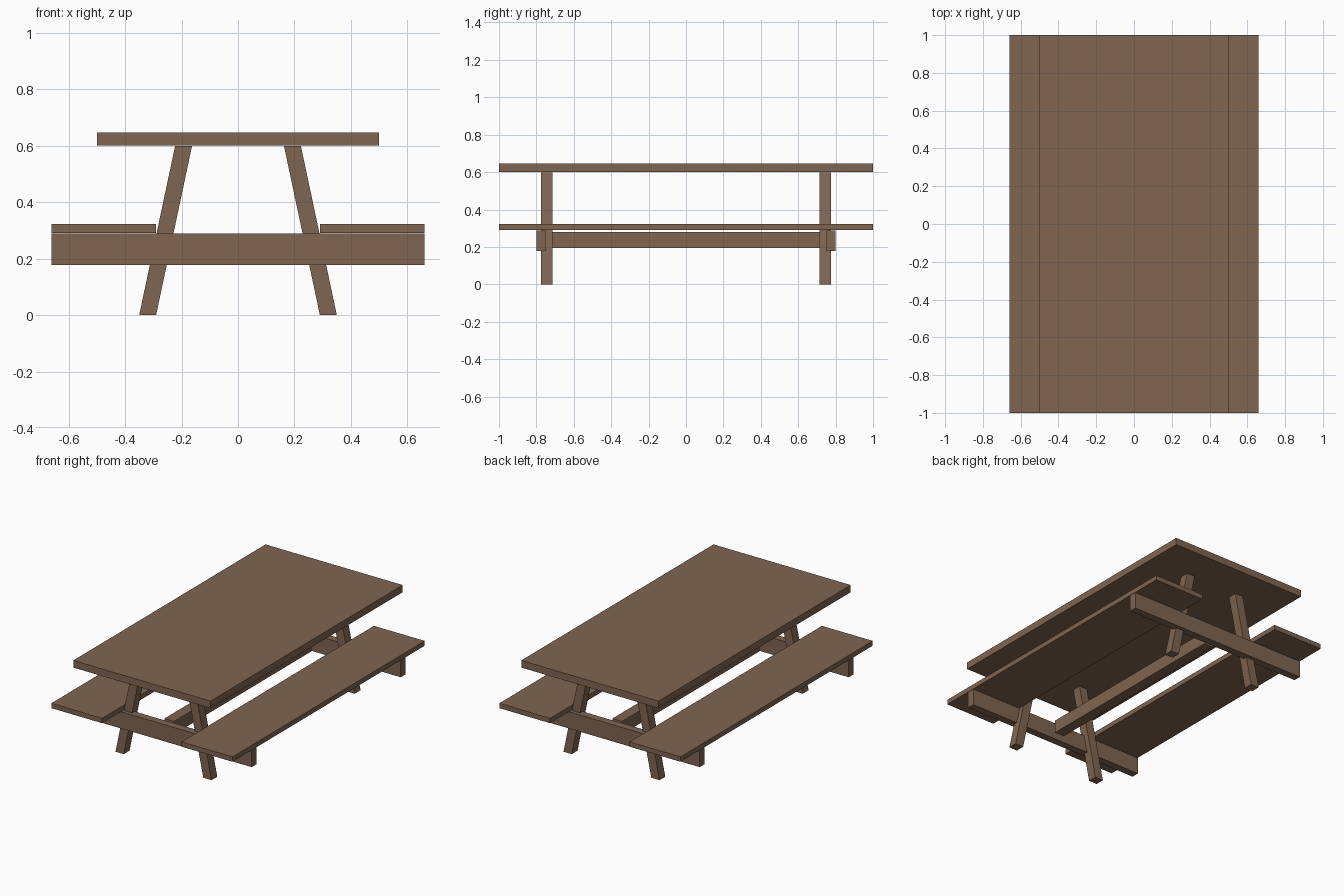
import bpy, bmesh

if "Cube" in bpy.data.objects:
    bpy.data.objects.remove(bpy.data.objects["Cube"])

wood = bpy.data.materials.new("brown_wood")
wood.diffuse_color = (0.214, 0.130, 0.082, 1)
wood.use_nodes = True
wood.node_tree.nodes["Principled BSDF"].inputs["Base Color"].default_value = wood.diffuse_color


def prism(name, profile, y0, y1):
    """Extrude an (x, z) profile from y0 to y1."""
    bm = bmesh.new()
    face = bm.faces.new([bm.verts.new((x, y0, z)) for x, z in profile])
    ext = bmesh.ops.extrude_face_region(bm, geom=[face])
    verts = [g for g in ext["geom"] if isinstance(g, bmesh.types.BMVert)]
    bmesh.ops.translate(bm, verts=verts, vec=(0, y1 - y0, 0))
    bmesh.ops.recalc_face_normals(bm, faces=bm.faces)
    mesh = bpy.data.meshes.new(name)
    bm.to_mesh(mesh)
    bm.free()
    mesh.materials.append(wood)
    obj = bpy.data.objects.new(name, mesh)
    bpy.context.collection.objects.link(obj)
    return obj


def board(name, x0, x1, y0, y1, z0, z1):
    return prism(name, [(x0, z0), (x1, z0), (x1, z1), (x0, z1)], y0, y1)


# Table top and central stretcher
board("table_top", -0.50, 0.50, -1, 1, 0.60, 0.647)
board("stretcher", -0.035, 0.035, -0.715, 0.715, 0.195, 0.28)

# Bench seats on both sides
for side, sx in (("left", -1), ("right", 1)):
    board(side + "_seat", sx * 0.29, sx * 0.66, -1, 1, 0.29, 0.322)

# Cross beams and slanted legs at both ends
for end, sy in (("front", -1), ("back", 1)):
    board(end + "_cross_beam", -0.66, 0.66, sy * 0.80, sy * 0.75, 0.178, 0.288)
    for side, sx in (("left", -1), ("right", 1)):
        leg = [(0.29, 0), (0.35, 0), (0.223, 0.598), (0.163, 0.598)]
        prism(f"{end}_{side}_leg", [(sx * x, z) for x, z in leg],
              sy * 0.775, sy * 0.715)
